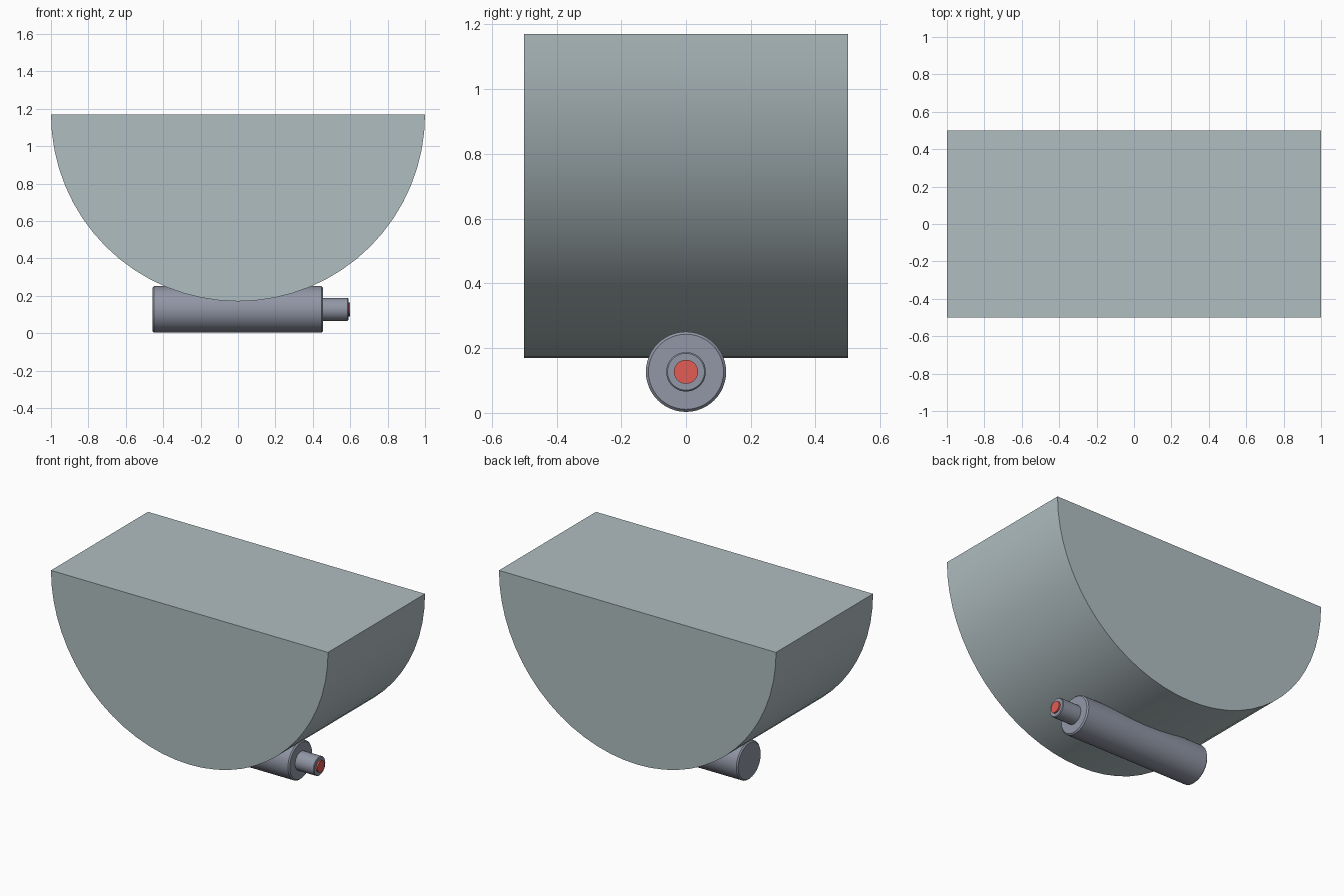
import bpy, bmesh, math

if "Cube" in bpy.data.objects:
    bpy.data.objects.remove(bpy.data.objects["Cube"])


def material(name, srgb):
    m = bpy.data.materials.new(name)
    lin = [((c / 255 + 0.055) / 1.055) ** 2.4 for c in srgb]
    m.diffuse_color = (*lin, 1)
    m.use_nodes = True
    m.node_tree.nodes["Principled BSDF"].inputs["Base Color"].default_value = m.diffuse_color
    return m


def finish(bm, name, mat):
    bmesh.ops.recalc_face_normals(bm, faces=bm.faces)
    mesh = bpy.data.meshes.new(name)
    bm.to_mesh(mesh)
    bm.free()
    mesh.materials.append(mat)
    obj = bpy.data.objects.new(name, mesh)
    bpy.context.collection.objects.link(obj)
    bpy.ops.object.select_all(action='DESELECT')
    obj.select_set(True)
    bpy.context.view_layer.objects.active = obj
    bpy.ops.object.shade_smooth_by_angle(angle=math.radians(30))
    return obj


def rod(name, x0, x1, radius, mat, bevel=0.0, segments=48):
    """Capped cylinder along x with chamfered rims."""
    profile = [(x0, radius - bevel), (x0 + bevel, radius),
               (x1 - bevel, radius), (x1, radius - bevel)]
    if not bevel:
        profile = [(x0, radius), (x1, radius)]
    bm = bmesh.new()
    rings = []
    for x, r in profile:
        rings.append([bm.verts.new((x, r * math.sin(2 * math.pi * i / segments),
                                    AXIS_Z + r * math.cos(2 * math.pi * i / segments)))
                      for i in range(segments)])
    for a, b in zip(rings, rings[1:]):
        for i in range(segments):
            j = (i + 1) % segments
            bm.faces.new((a[i], a[j], b[j], b[i]))
    bm.faces.new(rings[0])
    bm.faces.new(rings[-1])
    return finish(bm, name, mat)


AXIS_Z = 0.127
pale = material("pale_grey_green", (176, 190, 193))
steel = material("blue_grey", (146, 151, 166))
red = material("red", (226, 92, 84))

# Half-cylinder block, flat side up
bm = bmesh.new()
N = 32
arc = [bm.verts.new((-math.cos(math.pi * i / N), -0.5,
                     1.17 - math.sin(math.pi * i / N))) for i in range(N + 1)]
face = bm.faces.new(arc)
ext = bmesh.ops.extrude_face_region(bm, geom=[face], use_keep_orig=True)
bmesh.ops.translate(bm, vec=(0, 1, 0),
                    verts=[g for g in ext["geom"] if isinstance(g, bmesh.types.BMVert)])
finish(bm, "half_round_block", pale)

# Handle below the block, its stub and the coloured tip
rod("handle", -0.458, 0.455, 0.124, steel, bevel=0.008)
rod("stub", 0.44, 0.59, 0.061, steel, bevel=0.004)
rod("tip", 0.57, 0.6, 0.037, red)
